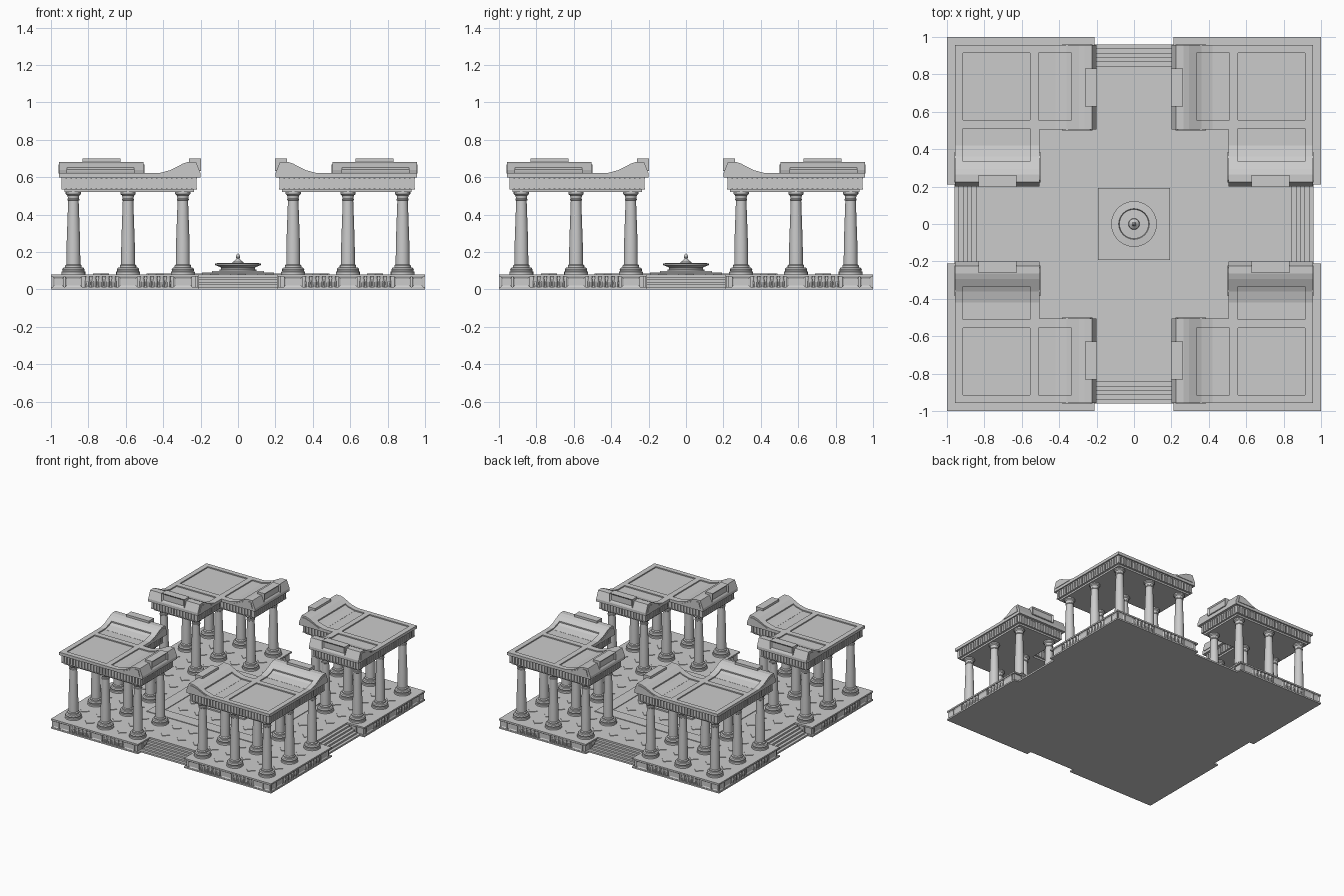
import bpy, bmesh, math
from mathutils import Matrix, Vector

if "Cube" in bpy.data.objects:
    bpy.data.objects.remove(bpy.data.objects["Cube"], do_unlink=True)

stone = bpy.data.materials.new("pale stone")
stone.use_nodes = True
GREY = (0.6, 0.6, 0.6, 1)
stone.diffuse_color = GREY
stone.node_tree.nodes["Principled BSDF"].inputs["Base Color"].default_value = GREY


def prism(bm, pts, axis, a, b):
    """Solid from a closed outline, pushed along y or z from a to b."""
    place = (lambda p, d: (p[0], d, p[1])) if axis == "y" else (lambda p, d: (p[0], p[1], d))
    lo = [bm.verts.new(place(p, a)) for p in pts]
    hi = [bm.verts.new(place(p, b)) for p in pts]
    n = len(pts)
    faces = [bm.faces.new(lo[::-1]), bm.faces.new(hi)]
    for i in range(n):
        j = (i + 1) % n
        faces.append(bm.faces.new((lo[i], lo[j], hi[j], hi[i])))
    bmesh.ops.recalc_face_normals(bm, faces=faces)
    return faces


def box(bm, x0, x1, y0, y1, z0, z1, panel=None, rim=0.012, depth=0.006):
    """Box, with an optional sunken panel on the side facing `panel`."""
    faces = prism(bm, [(x0, y0), (x1, y0), (x1, y1), (x0, y1)], "z", z0, z1)
    if panel:
        bm.normal_update()
        side = [f for f in faces if f.normal.dot(Vector(panel)) > 0.9]
        bmesh.ops.inset_individual(bm, faces=side, thickness=rim, depth=-depth)


def ell(bm, end, inner, outer, z0, z1):
    """L-shaped slab around a corner."""
    prism(bm, [(end, inner), (inner, inner), (inner, end), (outer, end),
               (outer, outer), (end, outer)], "z", z0, z1)


def lathe(bm, profile, x, y, segs):
    rings = []
    for r, z in profile:
        rings.append([bm.verts.new((x + r * math.cos(math.tau * k / segs),
                                    y + r * math.sin(math.tau * k / segs), z))
                      for k in range(segs)])
    for low, high in zip(rings, rings[1:]):
        for k in range(segs):
            j = (k + 1) % segs
            bm.faces.new((low[k], low[j], high[j], high[k]))
    bm.faces.new(rings[0][::-1])
    bm.faces.new(rings[-1])


def add_swapped(bm):
    """Copy everything with x and y exchanged."""
    geo = bmesh.ops.duplicate(bm, geom=bm.verts[:] + bm.edges[:] + bm.faces[:])["geom"]
    for v in geo:
        if isinstance(v, bmesh.types.BMVert):
            v.co.x, v.co.y = v.co.y, v.co.x
    bmesh.ops.reverse_faces(bm, faces=[f for f in geo if isinstance(f, bmesh.types.BMFace)])


def finish(bm, name, mirror=True, smooth=False, swap=False):
    if swap:
        add_swapped(bm)
    me = bpy.data.meshes.new(name)
    bm.to_mesh(me)
    bm.free()
    ob = bpy.data.objects.new(name, me)
    bpy.context.collection.objects.link(ob)
    me.materials.append(stone)
    if smooth:
        bpy.ops.object.select_all(action="DESELECT")
        ob.select_set(True)
        bpy.context.view_layer.objects.active = ob
        bpy.ops.object.shade_smooth_by_angle(angle=math.radians(35))
    if mirror:
        m = ob.modifiers.new("four corners", "MIRROR")
        m.use_axis = (True, True, False)
        m.use_mirror_merge = False


COLS = (0.295, 0.588, 0.88)
FLOOR = 0.08

# corner plinths with projecting rims
bm = bmesh.new()
for inset, z0, z1 in ((0, 0, 0.012), (0.014, 0.012, 0.068), (0, 0.068, FLOOR)):
    box(bm, 0.21 + inset, 1 - inset, 0.21 + inset, 1 - inset, z0, z1)
finish(bm, "corner_plinth")

# panelled pedestals and rounded balusters along the plinth sides
bm = bmesh.new()
for c, half in ((0.295, 0.05), (0.588, 0.05), (0.88, 0.045), (0.96, 0.03)):
    box(bm, c - half, c + half, 0.98, 0.996, 0.012, 0.068, (0, 1, 0), 0.014)
    if c < 0.9:
        box(bm, 0.214, 0.23, c - half, c + half, 0.012, 0.068, (-1, 0, 0), 0.014)
finish(bm, "plinth_pedestals", swap=True)

bm = bmesh.new()
for c in (0.442, 0.734):
    for k in range(-2, 3):
        lathe(bm, [(0.014, 0.012), (0.016, 0.035), (0.011, 0.06), (0.014, 0.068)],
              c + k * 0.035, 0.983, 10)
finish(bm, "plinth_balusters", smooth=True, swap=True)

# crossing walkways
bm = bmesh.new()
box(bm, -0.21, 0.21, -0.82, 0.82, 0, FLOOR)
for s in (-1, 1):
    box(bm, min(s * 0.21, s * 0.82), max(s * 0.21, s * 0.82), -0.21, 0.21, 0, FLOOR)
finish(bm, "walkway_floor", mirror=False)

# four stairways
STEPS = 6
bm = bmesh.new()
for k in range(STEPS):
    box(bm, 0, 0.21, 0.8, 0.96 - 0.023 * k, FLOOR * k / STEPS, FLOOR * (k + 1) / STEPS)
finish(bm, "stairs", swap=True)

# raised border round the court
bm = bmesh.new()
box(bm, 0, 0.488, 0.39, 0.488, FLOOR - 0.002, FLOOR + 0.005)
box(bm, 0.39, 0.488, 0, 0.39, FLOOR - 0.002, FLOOR + 0.005)
finish(bm, "court_border")

# diamond floor tiles on a regular grid
bm = bmesh.new()
PITCH, D = 0.1465, 0.042
for i in range(-6, 7):
    for j in range(-6, 7):
        ring, near = max(abs(i), abs(j)), min(abs(i), abs(j))
        on_column = i % 2 == 0 and j % 2 == 0 and near >= 2 and ring >= 4
        if ring < 2 or ring == 3 or on_column or (ring == 6 and near < 2):
            continue
        x, y = i * PITCH, j * PITCH
        prism(bm, [(x + D, y), (x, y + D), (x - D, y), (x, y - D)], "z",
              FLOOR - 0.002, FLOOR + 0.004)
finish(bm, "floor_diamonds", mirror=False)

# fountain on square steps
bm = bmesh.new()
box(bm, -0.192, 0.192, -0.192, 0.192, FLOOR, 0.091)
box(bm, -0.14, 0.14, -0.14, 0.14, 0.091, 0.099)
finish(bm, "fountain_steps", mirror=False)
bm = bmesh.new()
lathe(bm, [(0.1, 0.097), (0.1, 0.104), (0.09, 0.108), (0.092, 0.118), (0.114, 0.127),
           (0.122, 0.13), (0.122, 0.139), (0.082, 0.142), (0.078, 0.128), (0.03, 0.13),
           (0.028, 0.147), (0.016, 0.154), (0.008, 0.165), (0.012, 0.172),
           (0.01, 0.181), (0.003, 0.192)], 0, 0, 32)
finish(bm, "fountain", mirror=False, smooth=True)

# columns, eight for each corner pavilion
bm = bmesh.new()
for x in COLS:
    for y in COLS:
        if x + y > 0.7:
            lathe(bm, [(0.064, FLOOR), (0.064, 0.094), (0.058, 0.097), (0.06, 0.106),
                       (0.055, 0.115), (0.044, 0.118), (0.044, 0.128), (0.037, 0.134),
                       (0.036, 0.25), (0.028, 0.474), (0.032, 0.477), (0.032, 0.483),
                       (0.029, 0.486), (0.032, 0.502), (0.041, 0.51), (0.041, 0.524)], x, y, 20)
finish(bm, "columns", smooth=True)

# architrave, frieze and cornice
bm = bmesh.new()
ell(bm, 0.235, 0.54, 0.928, 0.52, 0.536)
ell(bm, 0.228, 0.533, 0.936, 0.536, 0.6)
ell(bm, 0.22, 0.525, 0.945, 0.534, 0.541)
ell(bm, 0.22, 0.525, 0.945, 0.591, 0.6)
ell(bm, 0.2, 0.505, 0.956, 0.598, 0.613)
finish(bm, "entablature")

# toothed frieze blocks on every side
bm = bmesh.new()
def tooth_row(x0, x1, y0, y1, count):
    for k in range(count):
        x = x0 + (x1 - x0) * (k + 0.5) / count
        box(bm, x - 0.009, x + 0.009, y0, y1, 0.541, 0.591)
tooth_row(0.22, 0.945, 0.93, 0.944, 27)
tooth_row(0.22, 0.525, 0.526, 0.54, 11)
for k in range(16):
    y = 0.525 + 0.42 * (k + 0.5) / 16
    box(bm, 0.221, 0.235, y - 0.009, y + 0.009, 0.541, 0.591)
finish(bm, "frieze_teeth", swap=True)

# roof rims framing the sunken panels
bm = bmesh.new()
box(bm, 0.42, 0.555, 0.505, 0.555, 0.612, 0.622)
box(bm, 0.42, 0.956, 0.915, 0.956, 0.612, 0.622)
box(bm, 0.51, 0.555, 0.555, 0.915, 0.612, 0.622)
finish(bm, "roof_rims", swap=True)

# upswept roof ends, with a sunken middle and plates on the flanks
bm = bmesh.new()
crest = [(0.295, 0.672), (0.265, 0.682), (0.225, 0.682), (0.2, 0.62), (0.2, 0.612)]
flank = [(0.42, 0.612), (0.42, 0.622), (0.36, 0.638)] + crest
middle = [(0.42, 0.612), (0.42, 0.614), (0.36, 0.629), (0.335, 0.641), (0.335, 0.651)] + crest
plate = [(0.385, 0.62), (0.3, 0.656), (0.26, 0.668), (0.235, 0.668), (0.222, 0.62)]
prism(bm, flank, "y", 0.505, 0.555)
prism(bm, middle, "y", 0.555, 0.915)
prism(bm, flank, "y", 0.915, 0.956)
prism(bm, plate, "y", 0.5, 0.506)
prism(bm, plate, "y", 0.955, 0.961)
finish(bm, "roof_upsweeps", swap=True)

# panelled plaques on the roof ends
bm = bmesh.new()
box(bm, 0.198, 0.262, 0.627, 0.832, 0.632, 0.7, (-1, 0, 0), 0.015, 0.008)
finish(bm, "roof_plaques", swap=True)
